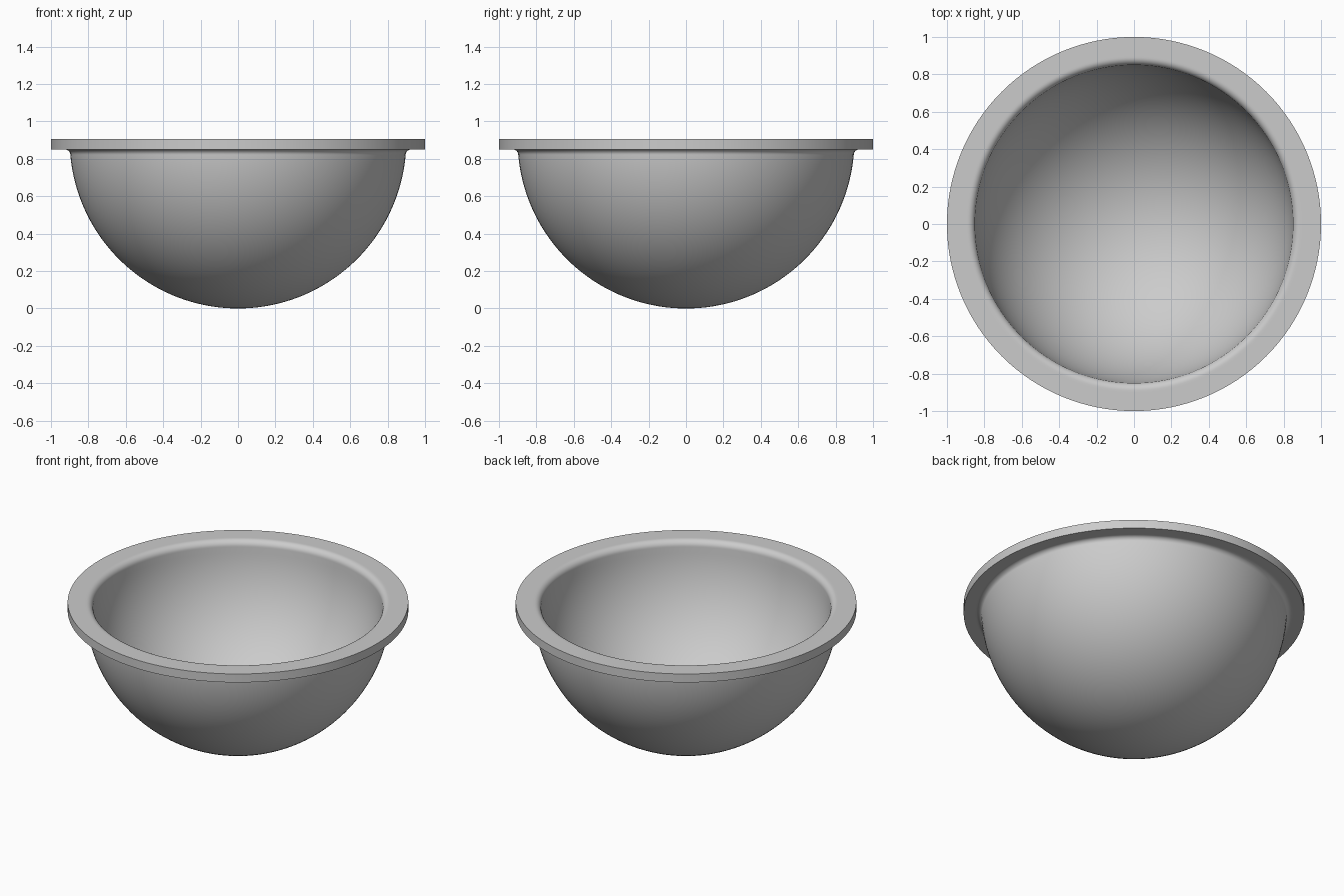
import bpy
import bmesh
from math import sin, cos, radians, asin, degrees, tau
from mathutils import Vector, Matrix

cube = bpy.data.objects.get("Cube")
if cube:
    bpy.data.objects.remove(cube, do_unlink=True)

STEPS = 128        # segments around the bowl
CENTRE_Z = 0.9     # height of the hemisphere centre
OUTER, INNER = 0.9, 0.85
RIM_TOP, RIM_BOTTOM = 0.905, 0.85


def arc(cx, cz, radius, start, end, count):
    """Points (x, z) on an arc, angles in degrees from +x."""
    angles = [radians(start + (end - start) * i / count) for i in range(count + 1)]
    return [(cx + radius * cos(a), cz + radius * sin(a)) for a in angles]


def drop_angle(radius, z):
    """Angle on the hemisphere at which it reaches height z."""
    return degrees(asin((z - CENTRE_Z) / radius))


# Cross-section: outer shell, under-rim fillet, flange, inner lip, inner shell
fillet, lip = 0.03, 0.04
profile = arc(0, CENTRE_Z, OUTER, -90, drop_angle(OUTER, RIM_BOTTOM - fillet), 36)
profile += arc(0.926, RIM_BOTTOM - fillet, fillet, 180, 90, 8)[1:]
profile += [(0.935, RIM_BOTTOM), (1, RIM_BOTTOM), (1, RIM_TOP), (0.9, RIM_TOP)]
profile += arc(INNER + lip, RIM_TOP - lip, lip, 90, 180, 8)
profile += arc(0, CENTRE_Z, INNER, drop_angle(INNER, RIM_TOP - lip), -90, 36)[1:]

# Revolve the cross-section around the vertical axis
bm = bmesh.new()
verts = [bm.verts.new((x, 0, z)) for x, z in profile]
edges = [bm.edges.new(pair) for pair in zip(verts, verts[1:])]
bmesh.ops.spin(bm, geom=verts + edges, cent=(0, 0, 0), axis=(0, 0, 1),
               angle=tau, steps=STEPS, use_duplicate=False)
bmesh.ops.remove_doubles(bm, verts=bm.verts, dist=0.0001)
bmesh.ops.recalc_face_normals(bm, faces=bm.faces)
mesh = bpy.data.meshes.new("bowl")
bm.to_mesh(mesh)
bm.free()

bowl = bpy.data.objects.new("bowl", mesh)
bpy.context.collection.objects.link(bowl)

# Plain grey finish
grey = bpy.data.materials.new("light grey")
grey.use_nodes = True
colour = (0.6, 0.6, 0.6, 1)
grey.diffuse_color = colour
grey.node_tree.nodes["Principled BSDF"].inputs["Base Color"].default_value = colour
mesh.materials.append(grey)

# Smooth curves with crisp flange edges
bpy.ops.object.select_all(action='DESELECT')
bowl.select_set(True)
bpy.context.view_layer.objects.active = bowl
bpy.ops.object.shade_smooth_by_angle(angle=radians(35))
